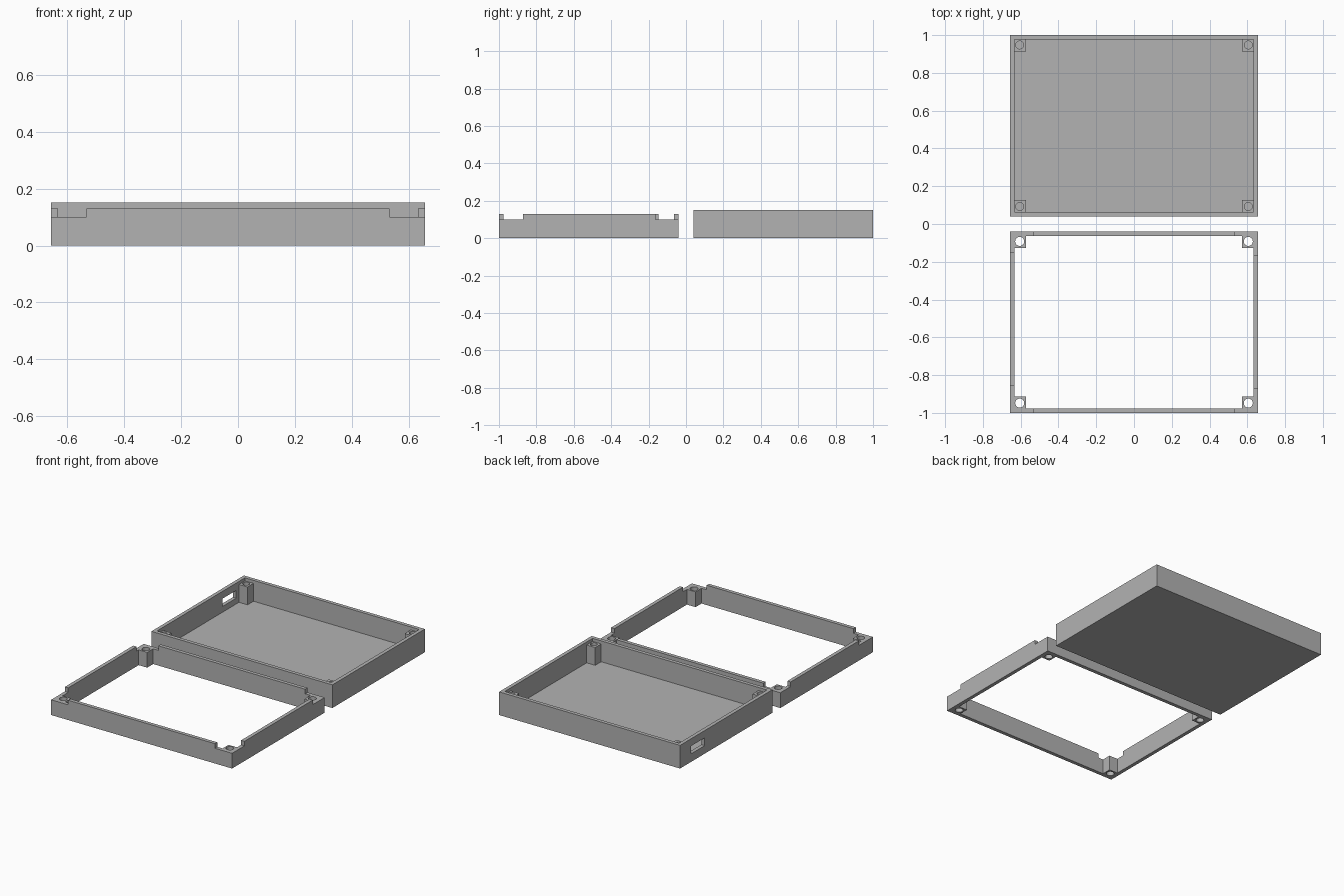
import bpy, bmesh
from mathutils import Matrix

cube = bpy.data.objects.get("Cube")
if cube:
    bpy.data.objects.remove(cube, do_unlink=True)

grey = bpy.data.materials.new("plain_grey")
grey.use_nodes = True
colour = (0.45, 0.45, 0.45, 1)
grey.diffuse_color = colour
grey.node_tree.nodes["Principled BSDF"].inputs["Base Color"].default_value = colour

HALF_X = 0.657    # outer half width
HALF_Y = 0.48     # outer half depth of each piece
WALL = 0.024
POST = 0.086      # post size including the wall
HOLE = 0.052      # hole centre from the outer faces
CENTRE = 0.52     # distance of each piece from the middle


def make_object(name, bm):
    bmesh.ops.recalc_face_normals(bm, faces=bm.faces)
    mesh = bpy.data.meshes.new(name)
    bm.to_mesh(mesh)
    bm.free()
    mesh.materials.append(grey)
    obj = bpy.data.objects.new(name, mesh)
    bpy.context.collection.objects.link(obj)
    return obj


def prism(name, outline, z0, z1):
    bm = bmesh.new()
    face = bm.faces.new([bm.verts.new((x, y, z0)) for x, y in outline])
    top = bmesh.ops.extrude_face_region(bm, geom=[face])["geom"]
    verts = [v for v in top if isinstance(v, bmesh.types.BMVert)]
    bmesh.ops.translate(bm, verts=verts, vec=(0, 0, z1 - z0))
    return make_object(name, bm)


def box(name, x0, x1, y0, y1, z0, z1):
    return prism(name, [(x0, y0), (x1, y0), (x1, y1), (x0, y1)], z0, z1)


def cylinder(name, x, y, radius, z0, z1):
    bm = bmesh.new()
    bmesh.ops.create_cone(bm, cap_ends=True, segments=32, radius1=radius,
                          radius2=radius, depth=z1 - z0,
                          matrix=Matrix.Translation((x, y, (z0 + z1) / 2)))
    return make_object(name, bm)


def cut(target, cutter):
    cutter.hide_render = True
    mod = target.modifiers.new("cut", 'BOOLEAN')
    mod.operation = 'DIFFERENCE'
    mod.solver = 'EXACT'
    mod.object = cutter
    bpy.context.view_layer.objects.active = target
    bpy.ops.object.modifier_apply(modifier=mod.name)
    bpy.data.objects.remove(cutter, do_unlink=True)


def cavity(yc, z0, z1):
    # Inside of the walls, stepped in at each corner to leave a post
    x, y = HALF_X - WALL, HALF_Y - WALL
    px, py = HALF_X - POST, HALF_Y - POST
    quarter = [(x, py), (px, py), (px, y)]
    outline = quarter + [(-a, b) for a, b in reversed(quarter)]
    outline += [(-a, -b) for a, b in outline]
    return prism("cavity_cutter", [(a, b + yc) for a, b in outline], z0, z1)


def screw_holes(target, yc, radius, z0, z1):
    for sx in (-1, 1):
        for sy in (-1, 1):
            cut(target, cylinder("hole_cutter", sx * (HALF_X - HOLE),
                                 yc + sy * (HALF_Y - HOLE), radius, z0, z1))


# Tray with a floor, recessed corner posts, blind screw holes and a side slot
tray = box("case_tray", -HALF_X, HALF_X, CENTRE - HALF_Y, CENTRE + HALF_Y, 0, 0.152)
cut(tray, cavity(CENTRE, 0.015, 0.3))
ix, iy = HALF_X - WALL, HALF_Y - WALL
cut(tray, box("post_top_cutter", -ix, ix, CENTRE - iy, CENTRE + iy, 0.132, 0.3))
screw_holes(tray, CENTRE, 0.021, 0.03, 0.3)
cut(tray, box("slot_cutter", -0.7, -0.6, 0.745, 0.885, 0.053, 0.104))

# Open frame with through holes in the posts and raised lips between corners
frame = box("case_frame", -HALF_X, HALF_X, -CENTRE - HALF_Y, -CENTRE + HALF_Y, 0, 0.13)
cut(frame, cavity(-CENTRE, -0.1, 0.3))
screw_holes(frame, -CENTRE, 0.024, -0.1, 0.3)
for side, lip_front, lip_back in ((1, -0.872, -0.163), (-1, -0.857, -0.148)):
    x0, x1 = sorted((side * 0.533, side * 0.8))
    cut(frame, box("front_notch_cutter", x0, x1, -1.1, lip_front, 0.1, 0.3))
    cut(frame, box("back_notch_cutter", x0, x1, lip_back, 0.02, 0.1, 0.3))
